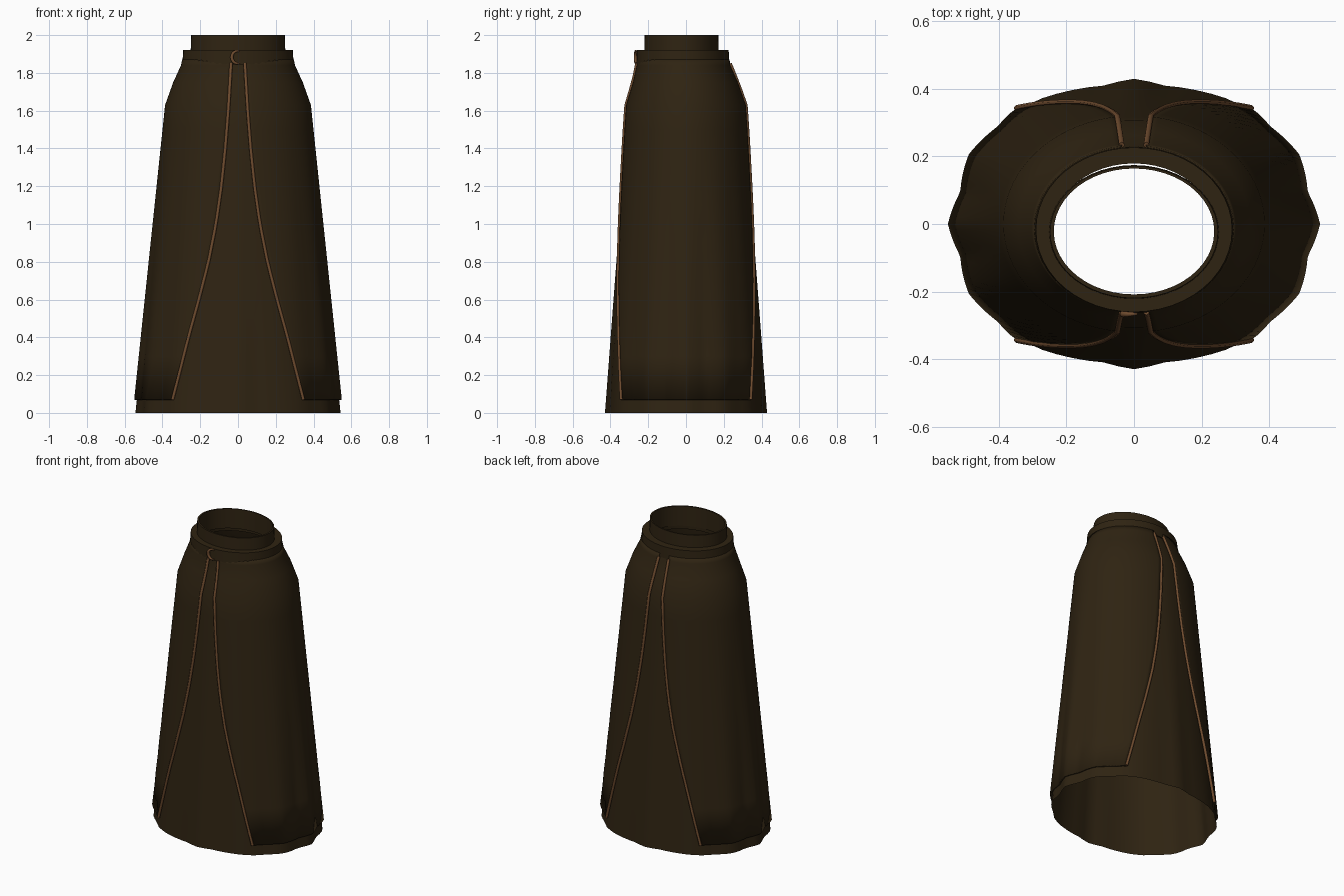
import bpy
from math import sin, cos, acos, asin, pi, radians, degrees

cube = bpy.data.objects.get("Cube")
if cube:
    bpy.data.objects.remove(cube)


def material(name, rgb):
    m = bpy.data.materials.new(name)
    m.use_nodes = True
    m.diffuse_color = (*rgb, 1)
    m.node_tree.nodes["Principled BSDF"].inputs["Base Color"].default_value = (*rgb, 1)
    return m


BROWN = material("dark brown cloth", (0.028, 0.017, 0.006))
TRIM = material("tan trim", (0.16, 0.072, 0.028))

# Half width, half depth and centre of the skirt by height
SHAPE = [(0, (0.557, 0.443, 0)), (1.63, (0.386, 0.32, 0)), (1.75, (0.343, 0.28, -0.003)),
         (1.84, (0.302, 0.25, -0.013)), (1.92, (0.285, 0.24, -0.016))]
# Hem fold depth by angle within a quarter turn
FOLDS = [(0, 1), (13, 0.956), (28, 1.005), (42, 0.985), (50, 1.005), (60, 1), (68, 0.985),
         (80, 0.968), (90, 1)]
# Half width of the opening between the panels by height
OPENING = [(0.07, 0.345), (0.2, 0.312), (0.4, 0.262), (0.6, 0.208), (0.8, 0.157), (1, 0.117),
           (1.2, 0.088), (1.4, 0.067), (1.6, 0.051), (1.87, 0.035)]
HEIGHTS = [0.07, 0.3, 0.5, 0.7, 0.9, 1.1, 1.3, 1.5, 1.63, 1.75, 1.84, 1.87]


def lerp(table, x):
    for (a, p), (b, q) in zip(table, table[1:]):
        if x <= b:
            f = max(0, (x - a) / (b - a))
            if isinstance(p, tuple):
                return tuple(u + (v - u) * f for u, v in zip(p, q))
            return p + (q - p) * f
    return table[-1][1]


def skirt_point(t, z, inset=0.0):
    rx, ry, yc = lerp(SHAPE, z)
    fold = lerp(FOLDS, degrees(asin(min(1, abs(sin(t))))))
    k = 1 + (fold - 1) * max(0, 1 - z / 1.5)
    return ((rx * k - inset) * cos(t), yc + (ry * k - inset) * sin(t), z)


def add_mesh(name, verts, faces, mat):
    me = bpy.data.meshes.new(name)
    me.from_pydata(verts, [], faces)
    me.materials.append(mat)
    ob = bpy.data.objects.new(name, me)
    bpy.context.collection.objects.link(ob)
    me.shade_smooth()
    return ob


def grid_faces(cols, rows, wrap=False, wrap_rows=False, flip=False):
    faces = []
    for j in range(rows if wrap_rows else rows - 1):
        for i in range(cols if wrap else cols - 1):
            a, b = j * cols, (j + 1) % rows * cols
            n = (i + 1) % cols
            f = (a + i, a + n, b + n, b + i)
            faces.append(f[::-1] if flip else f)
    return faces


def smooth_by_angle(ob):
    bpy.ops.object.select_all(action='DESELECT')
    ob.select_set(True)
    bpy.context.view_layer.objects.active = ob
    bpy.ops.object.shade_smooth_by_angle(angle=radians(40))


def ring(name, profile, segments=48):
    """Closed oval band from (z, half width, half depth, centre) corners."""
    verts = [(rx * cos(2 * pi * i / segments), yc + ry * sin(2 * pi * i / segments), z)
             for z, rx, ry, yc in profile for i in range(segments)]
    ob = add_mesh(name, verts, grid_faces(segments, len(profile), True, True), BROWN)
    smooth_by_angle(ob)


def tube(name, points, depth, radii=None):
    cu = bpy.data.curves.new(name, 'CURVE')
    cu.dimensions = '3D'
    cu.bevel_depth = depth
    cu.bevel_resolution = 1
    cu.use_fill_caps = True
    sp = cu.splines.new('POLY')
    sp.points.add(len(points) - 1)
    for i, p in enumerate(points):
        sp.points[i].co = (*p, 1)
        sp.points[i].radius = radii[i] if radii else 1
    cu.materials.append(TRIM)
    ob = bpy.data.objects.new(name, cu)
    bpy.context.collection.objects.link(ob)
    bpy.ops.object.select_all(action='DESELECT')
    ob.select_set(True)
    bpy.context.view_layer.objects.active = ob
    bpy.ops.object.convert(target='MESH')


# Underskirt, open at both ends
N = 72
levels = [0] + HEIGHTS + [1.9]
add_mesh("underskirt", [skirt_point(2 * pi * i / N, z, 0.014) for z in levels for i in range(N)],
         grid_faces(N, len(levels), wrap=True), BROWN)


# Two side panels parted at the front and back, with trim along their edges
def edge_angle(z):
    return acos(lerp(OPENING, z) / lerp(SHAPE, z)[0])


COLS = 45
for side, s in (("left", 1), ("right", -1)):
    verts = []
    for z in HEIGHTS:
        e = edge_angle(z)
        for i in range(COLS):
            x, y, _ = skirt_point(e * (2 * i / (COLS - 1) - 1), z)
            verts.append((s * x, y, z))
    panel = add_mesh(side + "_panel", verts, grid_faces(COLS, len(HEIGHTS), flip=s < 0), BROWN)
    solid = panel.modifiers.new("thickness", 'SOLIDIFY')
    solid.thickness = 0.01
    solid.offset = -1

    for end, e in (("front", -1), ("back", 1)):
        path = []
        for k in range(25):
            z = 0.07 + (1.85 - 0.07) * k / 24
            x, y, _ = skirt_point(e * edge_angle(z), z)
            path.append((s * x, y, z))
        tube(f"{side}_{end}_trim", path, 0.009)

# Belt and the upright waist band inside it
ring("belt", [(1.845, 0.295, 0.246, -0.017), (1.92, 0.29, 0.243, -0.017),
              (1.92, 0.24, 0.195, -0.016), (1.845, 0.25, 0.2, -0.016)])
ring("waistband", [(1.87, 0.252, 0.198, -0.024), (2, 0.248, 0.195, -0.024),
                   (2, 0.237, 0.186, -0.022), (1.87, 0.237, 0.186, -0.022)])

# Crescent clasp, open to one side
arc = [radians(65 + 230 * k / 16) for k in range(17)]
tube("clasp", [(-0.003 + 0.03 * cos(a), -0.266, 1.883 + 0.033 * sin(a)) for a in arc],
     0.01, [0.35 + 0.65 * sin(pi * k / 16) for k in range(17)])
